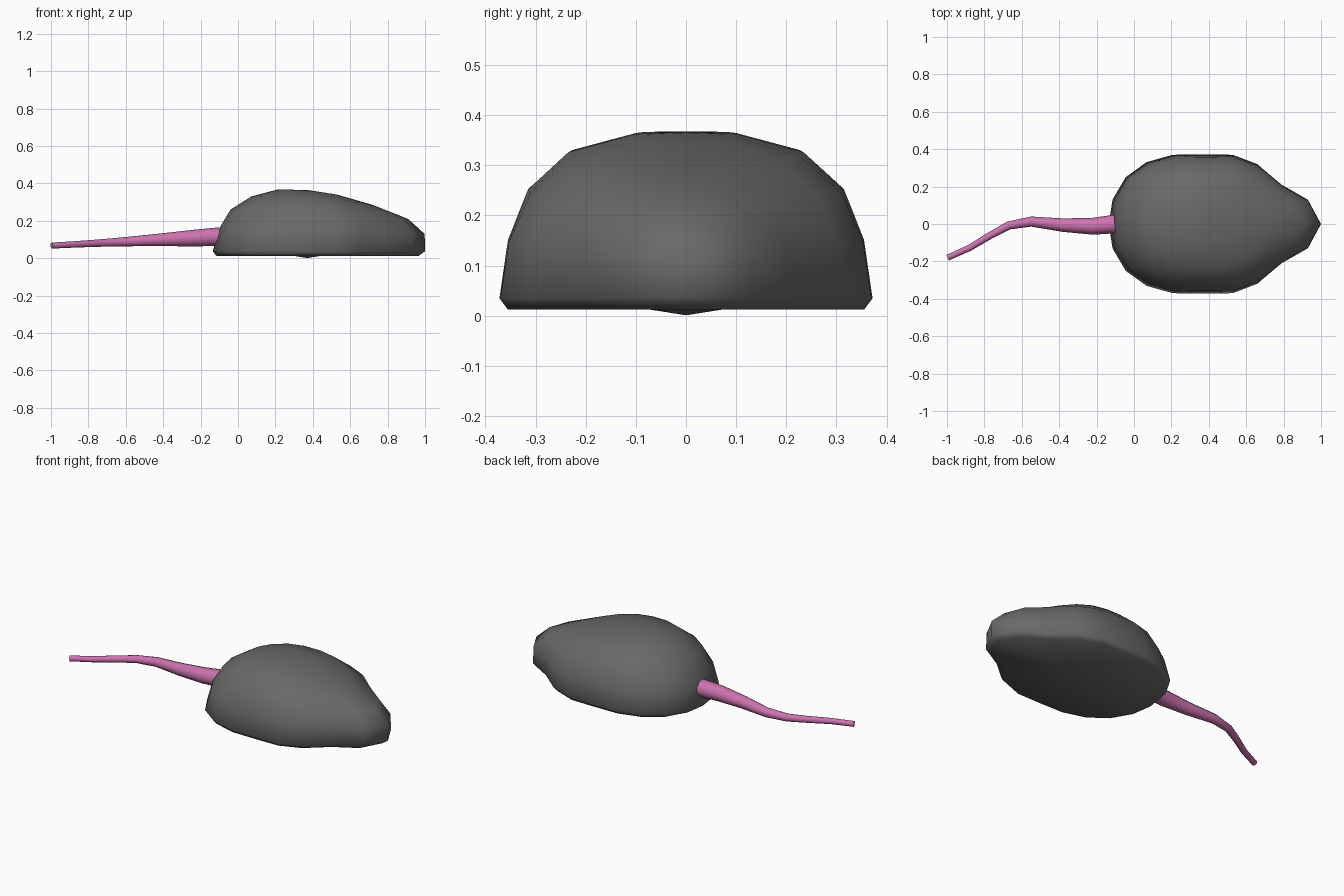
import bpy, bmesh, math
from mathutils import Vector

if "Cube" in bpy.data.objects:
    bpy.data.objects.remove(bpy.data.objects["Cube"])


def material(name, rgb):
    m = bpy.data.materials.new(name)
    m.diffuse_color = (*rgb, 1)
    m.use_nodes = True
    m.node_tree.nodes["Principled BSDF"].inputs["Base Color"].default_value = m.diffuse_color
    return m


def finish(bm, name, mat, angle):
    bmesh.ops.recalc_face_normals(bm, faces=bm.faces)
    me = bpy.data.meshes.new(name)
    bm.to_mesh(me)
    bm.free()
    ob = bpy.data.objects.new(name, me)
    bpy.context.collection.objects.link(ob)
    me.materials.append(mat)
    bpy.ops.object.select_all(action='DESELECT')
    bpy.context.view_layer.objects.active = ob
    ob.select_set(True)
    bpy.ops.object.shade_smooth_by_angle(angle=math.radians(angle))
    return ob


def bridge(bm, a, b):
    n = len(a)
    for i in range(n):
        bm.faces.new((a[i], a[(i + 1) % n], b[(i + 1) % n], b[i]))


def fan(bm, ring, tip):
    for i in range(len(ring)):
        bm.faces.new((ring[i], ring[(i + 1) % len(ring)], tip))


grey = material("dark grey", (0.14, 0.14, 0.14))
pink = material("pink", (0.60, 0.17, 0.42))

# Body: half outline seen from above (x, half width), tail end to nose
half = [(-0.13, 0), (-0.11, 0.13), (-0.04, 0.25), (0.07, 0.33), (0.21, 0.37), (0.37, 0.372),
        (0.53, 0.37), (0.66, 0.32), (0.79, 0.21), (0.93, 0.13), (1.0, 0)]
outline = [((x + 0.13) / 1.13, w / 0.372) for x, w in half]
outline += [(t, -w) for t, w in outline[-2:0:-1]]

# Stacked rings: back x, back z, front x, front z, side z, half width, roundness
levels = [(0.30, 0.012, 0.44, 0.012, 0.012, 0.07, 1.0),
          (-0.115, 0.012, 0.965, 0.012, 0.012, 0.355, 0.0),
          (-0.135, 0.037, 1.0, 0.037, 0.035, 0.372, 0.0),
          (-0.10, 0.16, 0.998, 0.13, 0.15, 0.355, 0.0),
          (-0.04, 0.26, 0.91, 0.21, 0.25, 0.315, 0.25),
          (0.07, 0.33, 0.72, 0.285, 0.325, 0.235, 0.7),
          (0.21, 0.367, 0.53, 0.34, 0.361, 0.105, 1.0)]
bm = bmesh.new()
rings = []
for xb, zb, xf, zf, zs, w, rnd in levels:
    ring = []
    for k, (t, s) in enumerate(outline):
        a = math.pi * k / 10
        t += ((1 - math.cos(a)) / 2 - t) * rnd
        s += (math.sin(a) - s) * rnd
        z = zb + (zf - zb) * t + (zs - (zb + zf) / 2) * 4 * t * (1 - t)
        ring.append(bm.verts.new((xb + (xf - xb) * t, s * w, z)))
    rings.append(ring)
for a, b in zip(rings, rings[1:]):
    bridge(bm, a, b)
fan(bm, rings[0], bm.verts.new((0.37, 0, 0.001)))
fan(bm, rings[-1], bm.verts.new((0.37, 0, 0.365)))
finish(bm, "body", grey, 80)

# Tail: tapered tube swept along a curved path (x, y, radius)
path = [(-0.10, 0, 0.05), (-0.22, -0.012, 0.045), (-0.38, -0.006, 0.036), (-0.55, 0.013, 0.027),
        (-0.67, -0.008, 0.022), (-0.77, -0.062, 0.019), (-0.88, -0.128, 0.017), (-0.996, -0.18, 0.016)]
pts = [Vector((x, y, 0.115 + (x + 0.10) * 0.053)) for x, y, r in path]
bm = bmesh.new()
tube = []
for i, (p, (_, _, r)) in enumerate(zip(pts, path)):
    d = (pts[min(i + 1, len(pts) - 1)] - pts[max(i - 1, 0)]).normalized()
    side = d.cross(Vector((0, 0, 1))).normalized()
    up = side.cross(d)
    tube.append([bm.verts.new(p + r * (math.cos(a) * side + math.sin(a) * up))
                 for a in (math.tau * k / 12 for k in range(12))])
for a, b in zip(tube, tube[1:]):
    bridge(bm, a, b)
bm.faces.new(tube[0])
bm.faces.new(tube[-1])
finish(bm, "tail", pink, 45)
